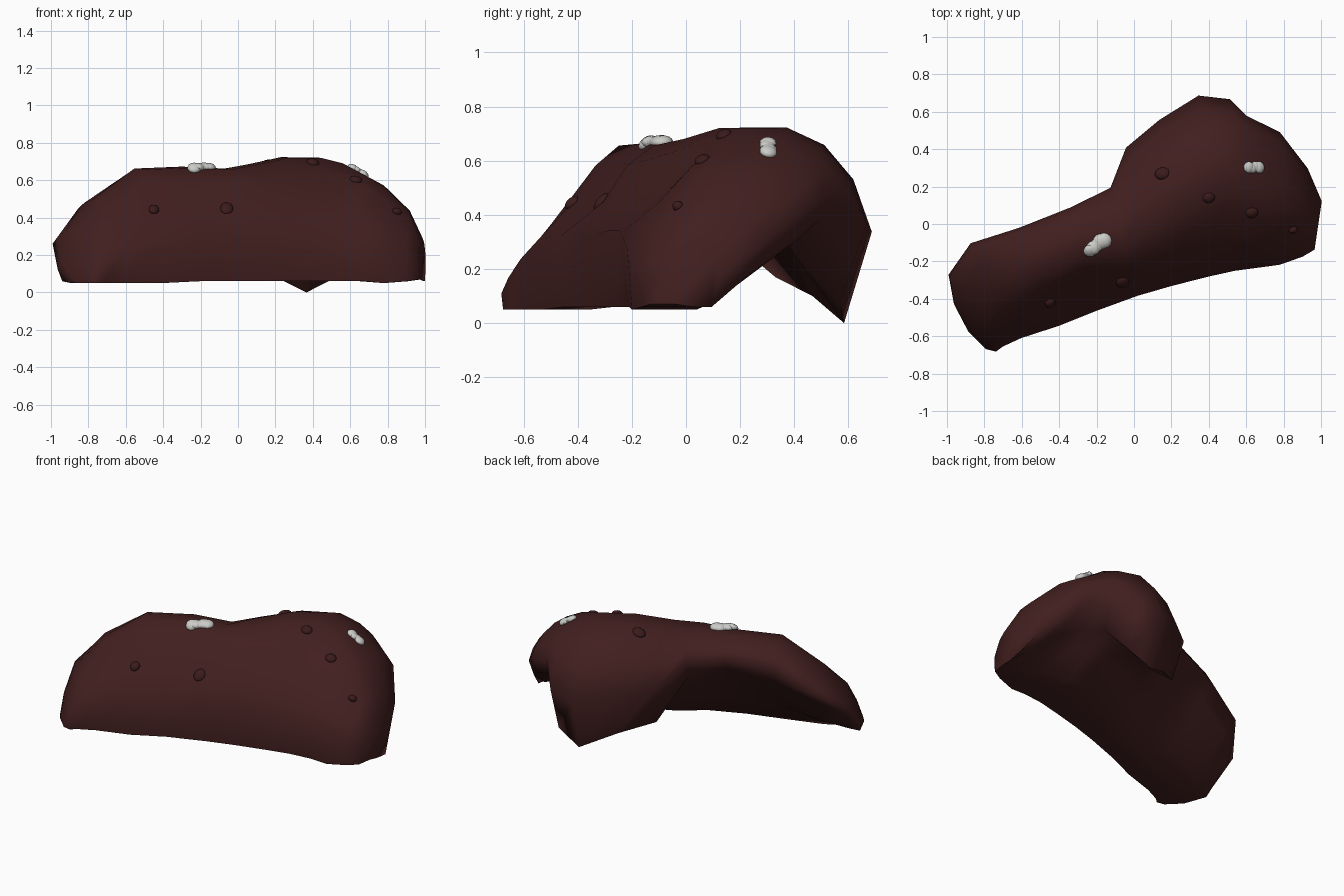
import bpy
import bmesh
import math
import random
from mathutils import Vector, Matrix
from mathutils.bvhtree import BVHTree

random.seed(4)
if "Cube" in bpy.data.objects:
    bpy.data.objects.remove(bpy.data.objects["Cube"])


def material(name, rgb):
    mat = bpy.data.materials.new(name)
    mat.use_nodes = True
    mat.diffuse_color = (*rgb, 1)
    mat.node_tree.nodes["Principled BSDF"].inputs["Base Color"].default_value = (*rgb, 1)
    return mat


brown = material("dark reddish brown", (0.054, 0.0135, 0.0135))
umber = material("deeper brown", (0.044, 0.011, 0.011))
white = material("off white", (0.60, 0.60, 0.58))


def finish(bm, name, mat, angle):
    bmesh.ops.recalc_face_normals(bm, faces=bm.faces)
    mesh = bpy.data.meshes.new(name)
    bm.to_mesh(mesh)
    bm.free()
    mesh.materials.append(mat)
    ob = bpy.data.objects.new(name, mesh)
    bpy.context.collection.objects.link(ob)
    bpy.ops.object.select_all(action="DESELECT")
    bpy.context.view_layer.objects.active = ob
    ob.select_set(True)
    bpy.ops.object.shade_smooth_by_angle(angle=math.radians(angle))
    return ob


# Body sections: front rim, back rim, crown height, underside height, crown skew
SECTIONS = [
    ((-.79, -.67, .05), (-.89, -.57, .05), .08, .05, 1),
    ((-.735, -.685, .05), (-.97, -.42, .06), .19, .05, 1),
    ((-.70, -.66, .05), (-1.0, -.26, .20), .33, .09, .95),
    ((-.60, -.615, .05), (-.88, -.09, .33), .495, .16, .8),
    ((-.40, -.55, .05), (-.62, -.01, .43), .665, .25, .66),
    ((-.20, -.47, .06), (-.34, .10, .48), .675, .30, .62),
    ((.02, -.39, .06), (-.13, .21, .42), .665, .31, .9),
    ((.20, -.34, .06), (-.05, .43, .17), .69, .30, .95),
    ((.40, -.29, .06), (.13, .58, .10), .73, .28, .85),
    ((.54, -.26, .06), (.34, .71, .00), .73, .28, .8),
    ((.61, -.25, .06), (.51, .69, .08), .70, .28, .8),
    ((.68, -.24, .06), (.60, .60, .38), .655, .28, .85),
    ((.78, -.225, .05), (.78, .51, .31), .575, .22, .85),
    ((.90, -.18, .06), (.93, .31, .19), .44, .11, .9),
    ((.965, -.14, .07), (1.005, .13, .06), .29, .06, 1),
]


def section(front, back, crown, arch, skew):
    """Closed loop: skewed half-oval above, flat foot and arch below."""
    front, back = Vector(front), Vector(back)
    loop = []
    for a in (0, 25, 40, 60, 80, 100, 120, 140, 160, 180):
        # both rims are tucked under the widest part
        s = {0: 0.035, 25: 0.01, 180: 0.87}.get(a)
        if s is None:
            s = ((1 - math.cos(math.radians(a))) / 2) ** skew
        foot = front.z if a < 90 else back.z
        p = front.lerp(back, s)
        lift = max(math.sin(math.radians(a)), 0)
        if a > 90:
            lift **= 0.72
        p.z = foot + (crown - foot) * lift
        loop.append(p)
    rise = arch - front.z
    for s, part in ((.67, 1), (.52, .62), (.36, 0), (.15, 0)):
        p = front.lerp(back, s)
        p.z = front.z + rise * part
        loop.append(p)
    return loop


# Arched body
bm = bmesh.new()
rings = [[bm.verts.new(p) for p in section(*s)] for s in SECTIONS]
for ra, rb in zip(rings, rings[1:]):
    n = len(ra)
    for i in range(n):
        j = (i + 1) % n
        bm.faces.new((ra[i], ra[j], rb[j], rb[i]))
bm.faces.new(rings[0])
bm.faces.new(rings[-1])
bmesh.ops.recalc_face_normals(bm, faces=bm.faces)
surface = BVHTree.FromBMesh(bm)
finish(bm, "arched_body", brown, 80)


def add_ball(bm, x, y, size, turn=0, lift=0.0):
    """Flattened ball seated on the body; size is length, width, height."""
    hit, normal, _, _ = surface.ray_cast(Vector((x, y, 2)), Vector((0, 0, -1)))
    along = Vector((math.cos(turn), math.sin(turn), 0))
    along = (along - normal * along.dot(normal)).normalized()
    side = normal.cross(along)
    rot = Matrix((along, side, normal)).transposed().to_4x4()
    place = Matrix.Translation(hit + normal * lift) @ rot @ Matrix.Diagonal((*size, 1))
    bmesh.ops.create_uvsphere(bm, u_segments=12, v_segments=8, radius=1, matrix=place)


# Small raised drops: x, y, length, width
DROPS = [
    (-.45, -.42, .032, .028), (-.06, -.31, .042, .036), (.15, .27, .042, .034),
    (.40, .14, .034, .030), (.63, .06, .034, .030), (.85, -.03, .026, .020),
]
for i, (x, y, length, width) in enumerate(DROPS):
    bm = bmesh.new()
    add_ball(bm, x, y, (length, width, .02), turn=math.pi / 2 if i < 2 else 0)
    finish(bm, f"drop_{i + 1}", umber, 60)


# White lumps: clusters of overlapping flattened balls along a short line
def lump(name, start, end, radius, count):
    bm = bmesh.new()
    a, b = Vector(start), Vector(end)
    turn = math.atan2(b.y - a.y, b.x - a.x)
    for i in range(count):
        p = a.lerp(b, i / (count - 1))
        r = radius * random.uniform(0.9, 1.1)
        wobble = random.uniform(-.15, .15) * radius
        add_ball(bm, p.x, p.y + wobble, (r, r, r * 0.6), turn, lift=0.006)
    finish(bm, name, white, 60)


lump("white_lump_large", (-.235, -.135), (-.16, -.085), .039, 5)
lump("white_lump_small", (.612, .305), (.665, .30), .031, 4)
